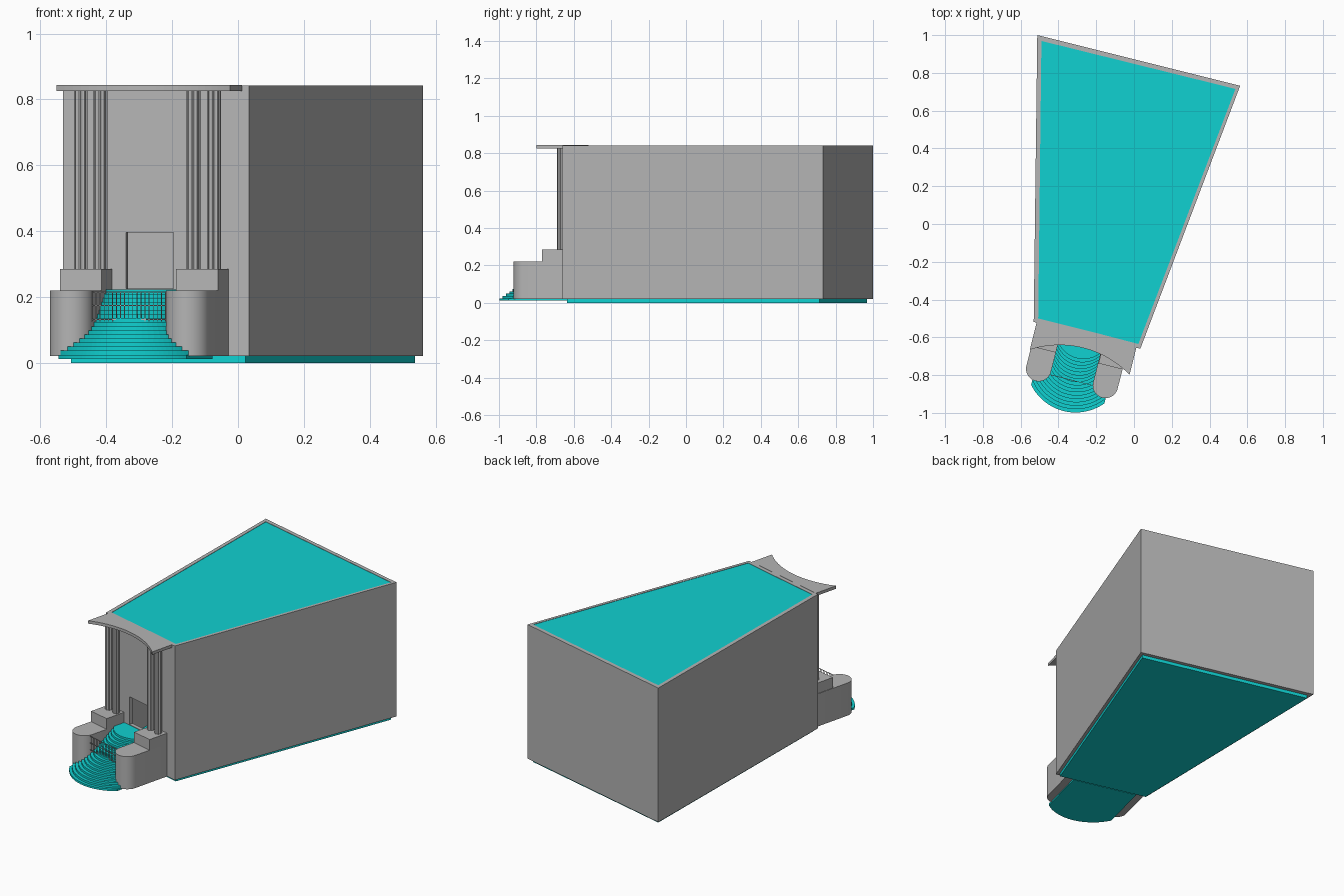
import bpy, bmesh, math
from mathutils import Vector

if "Cube" in bpy.data.objects:
    bpy.data.objects.remove(bpy.data.objects["Cube"])

def material(name, rgb):
    m = bpy.data.materials.new(name)
    m.diffuse_color = (*rgb, 1)
    m.use_nodes = True
    m.node_tree.nodes["Principled BSDF"].inputs["Base Color"].default_value = m.diffuse_color
    return m

GREY = material("stone_grey", (0.46, 0.46, 0.46))
CYAN = material("cyan", (0.005, 0.64, 0.64))

# Entrance frame: the front is turned about 14 degrees
A = math.radians(-14.1)
U = Vector((math.cos(A), math.sin(A)))
V = Vector((-U.y, U.x))
O = Vector((-0.309, -0.735))
WALL_V = 0.156

def place(pts):
    return [tuple(O + U * u + V * v) for u, v in pts]

def add_prism(bm, pts, z0, z1):
    lo = [bm.verts.new((x, y, z0)) for x, y in pts]
    hi = [bm.verts.new((x, y, z1)) for x, y in pts]
    n = len(pts)
    bm.faces.new(lo[::-1])
    bm.faces.new(hi)
    for i in range(n):
        j = (i + 1) % n
        bm.faces.new((lo[i], lo[j], hi[j], hi[i]))

def make(name, prisms, mat, smooth=False):
    bm = bmesh.new()
    for pts, z0, z1 in prisms:
        add_prism(bm, pts, z0, z1)
    bmesh.ops.recalc_face_normals(bm, faces=bm.faces)
    me = bpy.data.meshes.new(name)
    bm.to_mesh(me)
    bm.free()
    me.materials.append(mat)
    ob = bpy.data.objects.new(name, me)
    bpy.context.collection.objects.link(ob)
    if smooth:
        bpy.context.view_layer.objects.active = ob
        ob.select_set(True)
        bpy.ops.object.shade_smooth_by_angle(angle=math.radians(30))
        ob.select_set(False)
    return ob

def rect(u0, u1, v0, v1):
    return place([(u0, v0), (u1, v0), (u1, v1), (u0, v1)])

# Hall footprint: front left, front right, back right, back left
fl, fr = place([(-0.268, WALL_V), (0.314, WALL_V)])
outer = [fl, fr, (0.562, 0.732), (-0.512, 1.0)]
inner = [(-0.507, -0.50), (0.023, -0.635), (0.537, 0.715), (-0.49, 0.969)]

# Side and back walls
Z0, Z1 = 0.02, 0.842
for i, name in ((1, "right_wall"), (2, "back_wall"), (3, "left_wall")):
    j = (i + 1) % 4
    make(name, [([outer[i], outer[j], inner[j], inner[i]], Z0, Z1)], GREY)

# Front wall, in pieces around the open doorway
D0, D1 = -0.071, 0.078
vb = WALL_V + 0.024
dl, dr = place([(D0, WALL_V), (D1, WALL_V)])
dli, dri = place([(D0, vb), (D1, vb)])
make("front_wall", [
    ([fl, dl, dli, inner[0]], Z0, Z1),
    ([dr, fr, inner[1], dri], Z0, Z1),
    ([dl, dr, dri, dli], Z0, 0.225),
    ([dl, dr, dri, dli], 0.395, Z1)], GREY)

# Floor and roof slabs
make("floor_slab", [(inner, 0.0, 0.02)], CYAN)
make("roof_slab", [(inner, 0.822, 0.84)], CYAN)

# Canopy with a concave front edge
c, half, sag, v0 = 0.02, 0.272, 0.078, 0.008
rad = (half ** 2 + sag ** 2) / (2 * sag)
edge = []
for k in range(25):
    t = -half + 2 * half * k / 24
    edge.append((c + t, v0 + sag - rad + math.sqrt(rad ** 2 - t ** 2)))
canopy = place(edge + [(c + half, WALL_V), (c - half, WALL_V)])
make("canopy", [(canopy, 0.825, 0.843)], GREY)

# Stair cheeks with round noses, and the column pedestals on them
R = 0.067
for side, s in (("left", -1), ("right", 1)):
    cu, cv = 0.182 * s, -0.078
    pts = [(cu + R * math.cos(a), cv + R * math.sin(a))
           for a in (math.pi + math.pi * k / 24 for k in range(25))]
    pts += [(cu + R, WALL_V), (cu - R, WALL_V)]
    make(side + "_stair_cheek", [(place(pts), Z0, 0.22)], GREY, True)
    make(side + "_pedestal", [(rect(cu - R + 0.003, cu + R, 0.027, WALL_V), 0.22, 0.285)], GREY)

# Fluted columns
for n, u in enumerate((-0.204, -0.142, 0.149, 0.213)):
    pts = []
    for k in range(32):
        a = math.tau * k / 32
        r = 0.021 if k % 4 < 2 else 0.018
        pts.append((u + r * math.cos(a), 0.121 + r * math.sin(a)))
    make("column_%d" % (n + 1), [(place(pts), 0.285, 0.825)], GREY)

# Fan-shaped stair: wide curved lower steps, then a flight between the cheeks
STEPS, base, top = 17, 0.012, 0.222
rise = (top - base) / STEPS
steps = []
for i in range(STEPS):
    front = 0.263 - 0.018 * i
    r = 0.263 - 0.013 * min(i, 9)
    w = min(r, 0.2) if i < 9 else 0.125
    a = math.asin(w / r)
    pts = []
    for k in range(33):
        t = -a + 2 * a * k / 32
        pts.append((r * math.sin(t), r - front - r * math.cos(t)))
    pts += [(w, WALL_V), (-w, WALL_V)]
    steps.append((place(pts), base + rise * i, base + rise * (i + 1)))
make("curved_stair", steps, CYAN)

# Thin gate across the middle of the stair
gv = -0.094
bars = []
for k in range(19):
    u = -0.115 + 0.23 * k / 18
    bars.append((rect(u - 0.001, u + 0.001, gv - 0.001, gv + 0.001), 0.125, 0.215))
for z in (0.13, 0.172, 0.213):
    bars.append((rect(-0.116, 0.116, gv - 0.0015, gv + 0.0015), z, z + 0.003))
make("stair_gate", bars, GREY)
